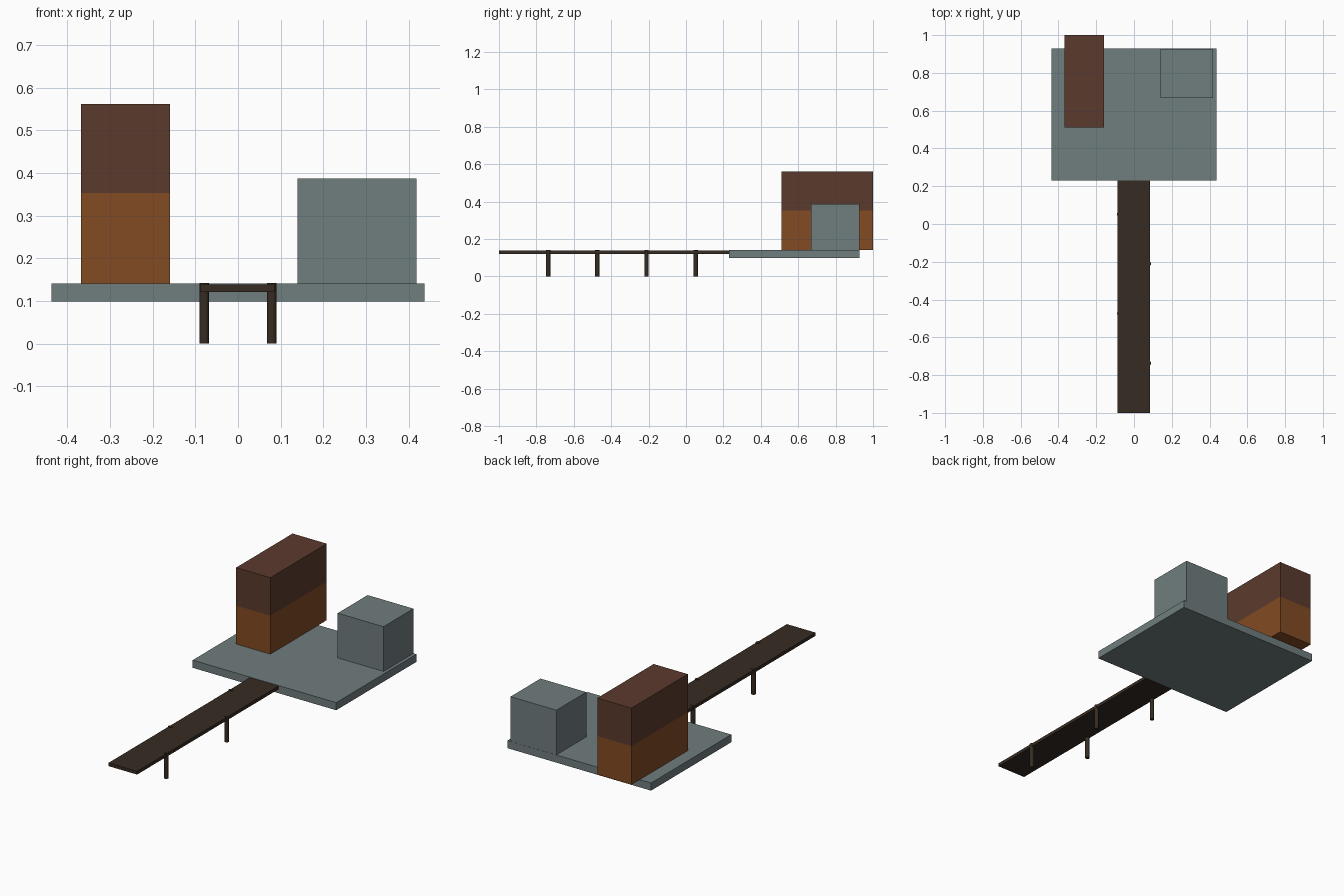
import bpy
import bmesh
from mathutils import Matrix

cube = bpy.data.objects.get("Cube")
if cube:
    bpy.data.objects.remove(cube, do_unlink=True)


def material(name, rgb):
    mat = bpy.data.materials.new(name)
    mat.use_nodes = True
    color = (*rgb, 1)
    mat.diffuse_color = color
    mat.node_tree.nodes["Principled BSDF"].inputs["Base Color"].default_value = color
    return mat


def finish(name, bm, mat):
    mesh = bpy.data.meshes.new(name)
    bm.to_mesh(mesh)
    bm.free()
    mesh.materials.append(mat)
    obj = bpy.data.objects.new(name, mesh)
    bpy.context.collection.objects.link(obj)
    return obj


def box(name, mat, x, y, z):
    """Box spanning the given (low, high) ranges."""
    spans = (x, y, z)
    centre = [(lo + hi) / 2 for lo, hi in spans]
    size = [hi - lo for lo, hi in spans]
    bm = bmesh.new()
    bmesh.ops.create_cube(
        bm, size=1,
        matrix=Matrix.Translation(centre) @ Matrix.Diagonal((*size, 1)))
    return finish(name, bm, mat)


def post(name, mat, x, y, radius, height):
    bm = bmesh.new()
    bmesh.ops.create_cone(
        bm, cap_ends=True, segments=12, radius1=radius, radius2=radius,
        depth=height, matrix=Matrix.Translation((x, y, height / 2)))
    obj = finish(name, bm, mat)
    for face in obj.data.polygons:
        face.use_smooth = abs(face.normal.z) < 0.5
    obj.data.set_sharp_from_angle(angle=0.7)
    return obj


stone = material("grey stone", (0.162, 0.205, 0.209))
roof_brown = material("dark red brown", (0.105, 0.042, 0.027))
wall_orange = material("orange brown wood", (0.223, 0.069, 0.016))
dark_wood = material("dark wood", (0.037, 0.025, 0.016))

# Platform and its two buildings
box("platform", stone, (-0.437, 0.437), (0.23, 0.928), (0.099, 0.141))
box("storage_block", stone, (0.14, 0.419), (0.667, 0.927), (0.141, 0.387))
house_x, house_y = (-0.368, -0.16), (0.51, 1.0)
box("house_lower_floor", wall_orange, house_x, house_y, (0.141, 0.353))
box("house_upper_floor", roof_brown, house_x, house_y, (0.353, 0.562))

# Walkway with posts on alternating sides
box("walkway_deck", dark_wood, (-0.088, 0.086), (-1.0, 0.23), (0.121, 0.139))
for i in range(4):
    side = 1 if i % 2 == 0 else -1
    post(f"walkway_post_{i + 1}", dark_wood, side * 0.079, -0.737 + i * 0.263,
         0.0115, 0.142)
